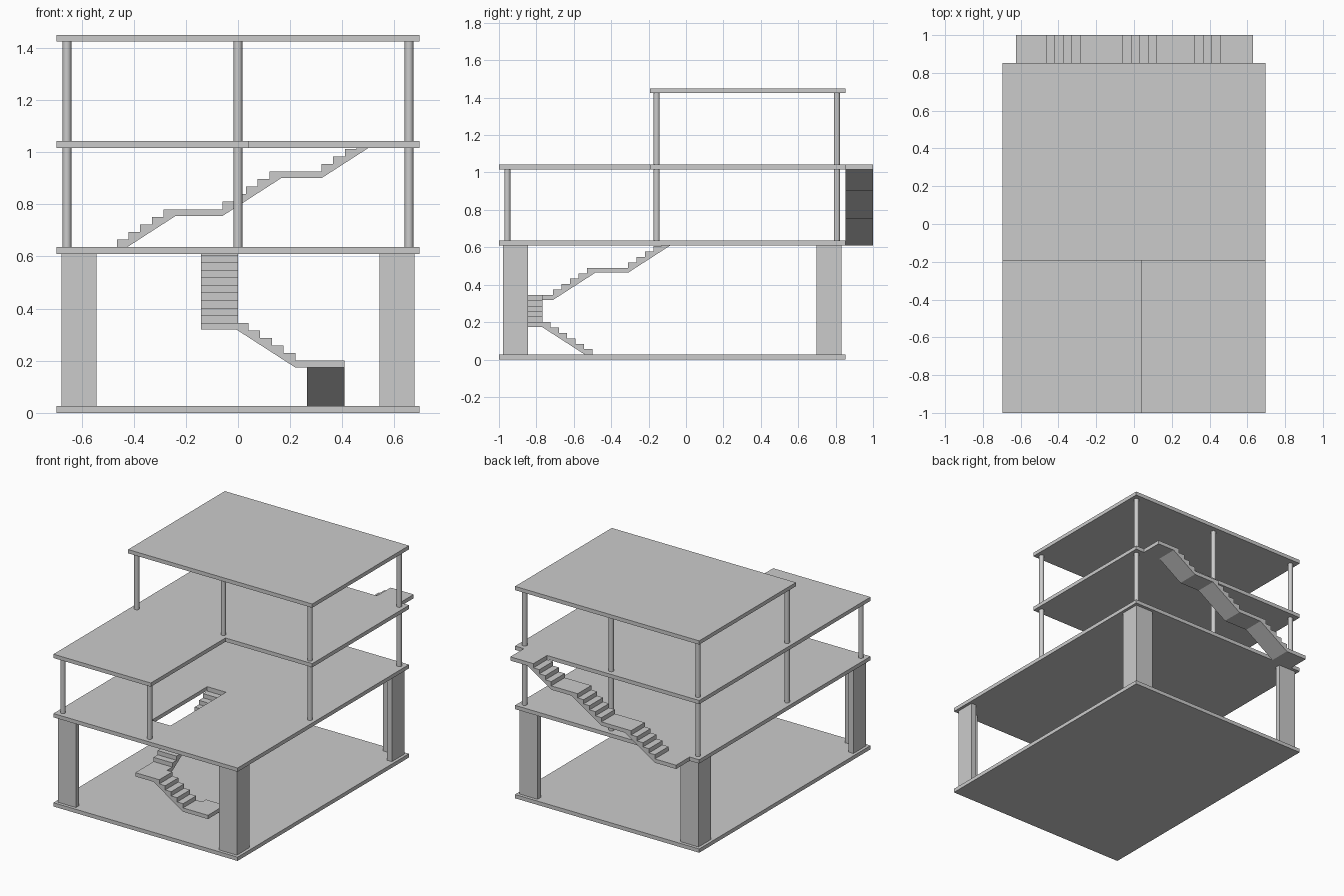
import bpy, bmesh
from mathutils import Vector

if "Cube" in bpy.data.objects:
    bpy.data.objects.remove(bpy.data.objects["Cube"])

T = 0.026               # slab and landing thickness
RISE, TREAD = 0.029, 0.045
LEVELS = [T, 0.636, 1.042, 1.45]   # top of each slab
HX, Y0, YM, Y1 = 0.697, -1.0, -0.193, 0.853


def prism(name, pts, lo, hi, to3d):
    """Extrude a 2D outline between lo and hi; to3d maps (u, v, depth) to space."""
    bm = bmesh.new()
    a = [bm.verts.new(to3d(u, v, lo)) for u, v in pts]
    b = [bm.verts.new(to3d(u, v, hi)) for u, v in pts]
    bm.faces.new(a)
    bm.faces.new(b[::-1])
    for i in range(len(pts)):
        j = (i + 1) % len(pts)
        bm.faces.new((a[i], b[i], b[j], a[j]))
    bmesh.ops.recalc_face_normals(bm, faces=bm.faces)
    me = bpy.data.meshes.new(name)
    bm.to_mesh(me)
    bm.free()
    ob = bpy.data.objects.new(name, me)
    bpy.context.collection.objects.link(ob)
    return ob


def upright(u, v, d):
    return Vector((u, v, d))


def rect(x0, x1, y0, y1):
    return [(x0, y0), (x1, y0), (x1, y1), (x0, y1)]


def slab(name, pts, top):
    return prism(name, pts, top - T, top, upright)


def stair(name, u, z, segments, lo, hi, to3d):
    """Segments: int = flight with that many risers, float = flat landing length."""
    top, under = [(u, z)], [(u, z - T)]
    for s in segments:
        if isinstance(s, int):
            under.append((u, z - T))
            for i in range(s):
                z += RISE
                top.append((u, z))
                if i < s - 1:
                    u += TREAD
                    top.append((u, z))
            under.append((u + TREAD, z - T))
        else:
            u += s
            top.append((u, z))
    under.append((u, z - T))
    pts = []
    for p in top + under[::-1]:
        if not pts or (Vector(p) - Vector(pts[-1])).length > 1e-5:
            pts.append(p)
    if (Vector(pts[0]) - Vector(pts[-1])).length < 1e-5:
        pts.pop()
    return prism(name, pts, lo, hi, to3d)


# floor slabs and roof
slab("ground_slab", rect(-HX, HX, Y0, Y1), LEVELS[0])
first = slab("first_floor_slab", rect(-HX, HX, Y0, Y1), LEVELS[1])
slab("second_floor_slab", [(-HX, Y0), (0.04, Y0), (0.04, YM), (HX, YM),
                           (HX, Y1), (-HX, Y1)], LEVELS[2])
slab("roof_slab", rect(-HX, HX, YM, Y1), LEVELS[3])

# stairwell opening in the first floor
cutter = prism("stairwell_cutter", rect(-0.142, 0.0, -0.73, -0.13), 0.55, 0.7, upright)
cutter.hide_render = True
mod = first.modifiers.new("stairwell", 'BOOLEAN')
mod.operation, mod.object, mod.solver = 'DIFFERENCE', cutter, 'EXACT'
bpy.context.view_layer.objects.active = first
first.select_set(True)
bpy.ops.object.modifier_apply(modifier=mod.name)
bpy.data.objects.remove(cutter)

# L-shaped corner piers on the ground floor
W, TH, yc = 0.135, 0.036, (Y0 + Y1) / 2
L = [(0, 0), (W, 0), (W, TH), (TH, TH), (TH, W), (0, W)]
for sx in (-1, 1):
    for sy in (-1, 1):
        pts = [(sx * (0.677 - a), yc + sy * (0.905 - b)) for a, b in L]
        prism("corner_pier", pts, LEVELS[0], LEVELS[1] - T, upright)


# round columns on the upper floors
def column(x, y, storey):
    z0, z1 = LEVELS[storey], LEVELS[storey + 1] - T
    bpy.ops.mesh.primitive_cylinder_add(vertices=16, radius=0.0165, depth=z1 - z0,
                                        location=(x, y, (z0 + z1) / 2))
    bpy.context.object.name = "round_column"
    bpy.ops.object.shade_smooth_by_angle()


CX, FRONT, MID, BACK = 0.656, -0.955, -0.157, 0.807
perimeter = [(-CX, MID), (CX, MID), (-CX, BACK), (0, BACK), (CX, BACK)]
for x, y in perimeter + [(-CX, FRONT), (0, FRONT)]:
    column(x, y, 1)
for x, y in perimeter + [(0, MID)]:
    column(x, y, 2)

# inner stair: three flights turning around the front
z = LEVELS[0]
stair("inner_stair_lower", 0.5, z, [6, 0.045], 0.265, 0.408,
      lambda u, v, d: Vector((d, -u, v)))
stair("inner_stair_cross", -0.408, z + 6 * RISE, [0.188, 5, 0.182], -0.908, -0.767,
      lambda u, v, d: Vector((-u, d, v)))
stair("inner_stair_upper", -0.767, z + 11 * RISE, [0.057, 5, 0.22, 5, 0.18], -0.142, 0.0,
      lambda u, v, d: Vector((d, u, v)))

# outer stair along the back wall
stair("outer_stair", -0.625, LEVELS[1], [0.16, 5, 0.225, 5, 0.2, 4, 0.175], Y1, 1.0,
      lambda u, v, d: Vector((u, d, v)))
